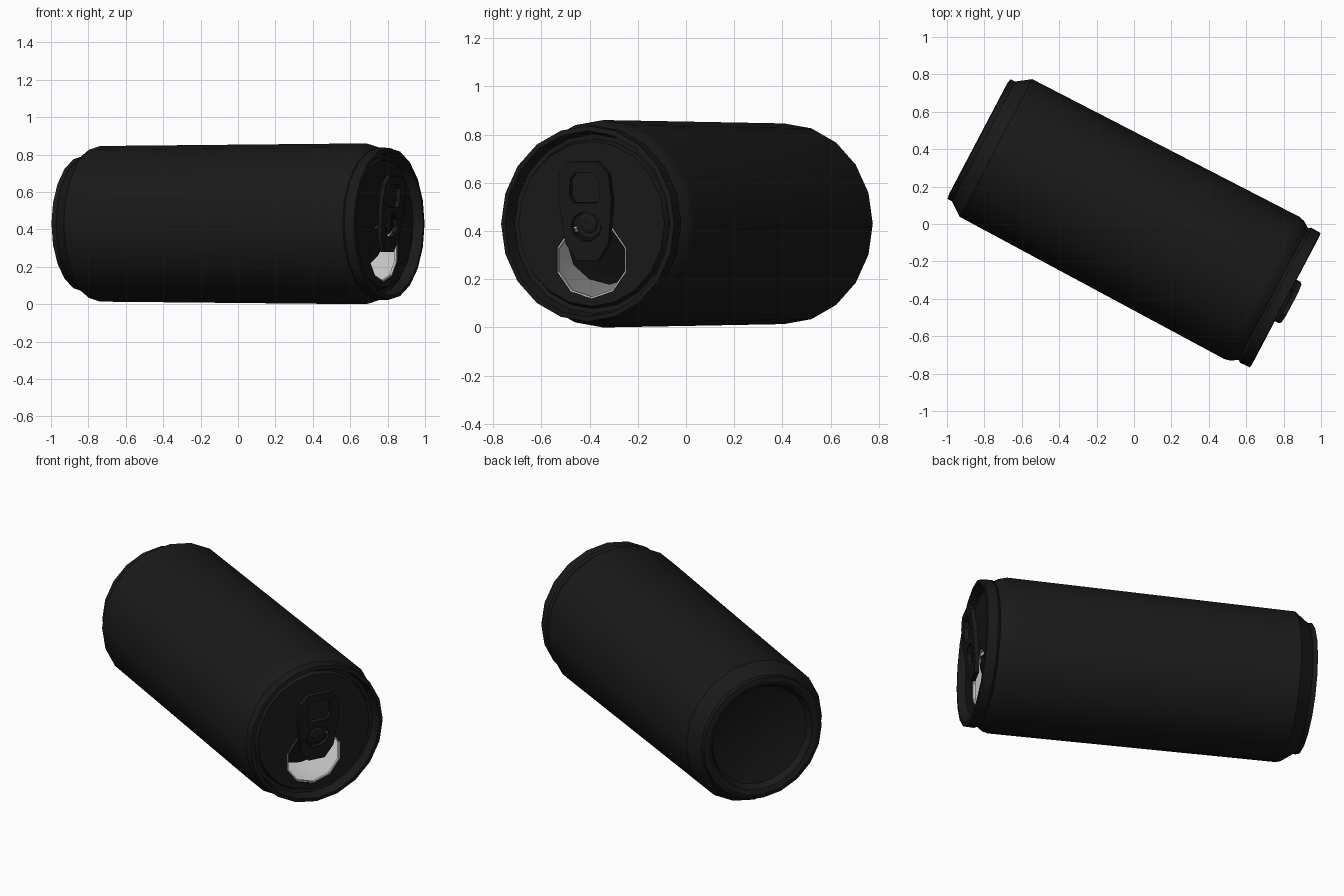
import bpy, bmesh, math
from mathutils import Matrix, Vector

if "Cube" in bpy.data.objects:
    bpy.data.objects.remove(bpy.data.objects["Cube"])

SIDES = 20
# Can frame: local z runs along the can to the lid, local y is world up
A = math.radians(-27.76)
U = Vector((math.cos(A), math.sin(A), 0))
N = Vector((-math.sin(A), math.cos(A), 0))
FRAME = Matrix(((N.x, 0, U.x, 0.0075), (N.y, 0, U.y, 0.014), (0, 1, 0, 0.43), (0, 0, 0, 1)))


def material(name, v):
    m = bpy.data.materials.new(name)
    m.diffuse_color = (v, v, v, 1)
    m.use_nodes = True
    m.node_tree.nodes["Principled BSDF"].inputs["Base Color"].default_value = m.diffuse_color
    return m


BLACK = material("black_paint", 0.01)


def finish(name, bm, mat=None, local=Matrix(), flip=False):
    bmesh.ops.recalc_face_normals(bm, faces=bm.faces)
    if flip:
        bmesh.ops.reverse_faces(bm, faces=bm.faces)
    bm.transform(FRAME @ local)
    me = bpy.data.meshes.new(name)
    bm.to_mesh(me)
    bm.free()
    ob = bpy.data.objects.new(name, me)
    bpy.context.collection.objects.link(ob)
    if mat:
        me.materials.append(mat)
    bpy.context.view_layer.objects.active = ob
    ob.select_set(True)
    bpy.ops.object.shade_smooth_by_angle(angle=math.radians(30))
    ob.select_set(False)
    return ob


def lathe(name, profile, mat=None, flip=False):
    bm = bmesh.new()
    rings = [[bm.verts.new((r * math.cos(2 * math.pi * i / SIDES),
                            r * math.sin(2 * math.pi * i / SIDES), z))
              for i in range(SIDES)] for r, z in profile]
    for a, b in zip(rings, rings[1:]):
        for i in range(SIDES):
            j = (i + 1) % SIDES
            bm.faces.new((a[i], a[j], b[j], b[i]))
    bmesh.ops.remove_doubles(bm, verts=bm.verts, dist=1e-5)
    return finish(name, bm, mat, flip=flip)


def ngon(n, rx, ry, cx=0, cy=0, start=0.0):
    return [(cx + rx * math.cos(start + 2 * math.pi * i / n),
             cy + ry * math.sin(start + 2 * math.pi * i / n)) for i in range(n)]


def plate(name, loops, thick, mat, local=Matrix()):
    """Flat plate; the first loop is the outline, the others are holes."""
    bm = bmesh.new()
    edges = []
    for loop in loops:
        vs = [bm.verts.new((x, y, 0)) for x, y in loop]
        edges += [bm.edges.new((vs[i], vs[(i + 1) % len(vs)])) for i in range(len(vs))]
    bmesh.ops.triangle_fill(bm, edges=edges, use_beauty=True, normal=(0, 0, 1))
    res = bmesh.ops.extrude_face_region(bm, geom=bm.faces[:], use_keep_orig=True)
    top = [g for g in res["geom"] if isinstance(g, bmesh.types.BMVert)]
    bmesh.ops.translate(bm, verts=top, vec=(0, 0, thick))
    return finish(name, bm, mat, local)


# Painted body: domed base, foot, wall, neck, rolled rim and countersink
lathe("can_body", [
    (0, -0.87), (0.2, -0.88), (0.29, -0.905), (0.31, -0.94), (0.335, -0.95),
    (0.362, -0.945), (0.362, -0.918), (0.416, -0.842), (0.43, 0.765),
    (0.422, 0.797), (0.398, 0.833), (0.408, 0.847), (0.406, 0.905),
    (0.385, 0.908), (0.372, 0.85), (0.352, 0.848), (0.342, 0.872)], BLACK)

# Bare metal liner seen through the mouth
lathe("inner_liner", [(0.352, -0.91), (0.408, -0.838), (0.422, 0.762), (0.39, 0.83)], flip=True)

# Lid panel with the drinking mouth
mouth = ngon(10, 0.17, 0.16, 0, -0.15, math.pi / 2)
plate("lid_panel", [ngon(SIDES, 0.342, 0.342), mouth], 0.012, BLACK,
      Matrix.Translation((0, 0, 0.86)))

# Bare metal lip around the mouth
plate("mouth_lip", [mouth, ngon(10, 0.163, 0.153, 0, -0.15, math.pi / 2)], 0.014, None,
      Matrix.Translation((0, 0, 0.855)))

# Opening flap pushed into the can, hinged at the top of the mouth
plate("mouth_flap", [ngon(10, 0.15, 0.14, 0, -0.14, math.pi / 2)], 0.01, BLACK,
      Matrix.Translation((0, -0.01, 0.85)) @ Matrix.Rotation(math.radians(32), 4, 'X'))

# Pull tab, tilted so its finger end stands proud of the rim
TILT = Matrix.Translation((0, 0, 0.895)) @ Matrix.Rotation(math.radians(6), 4, 'X')
half = [(0.05, -0.15), (0.1, -0.08), (0.125, 0.1), (0.115, 0.21), (0.07, 0.26)]
outline = half + [(-x, y) for x, y in reversed(half)]
finger = [(0.055, 0.09), (0.07, 0.12), (0.065, 0.19), (0.04, 0.215)]
finger += [(-x, y) for x, y in reversed(finger)]
slot = ngon(10, 0.072, 0.062, 0, -0.01)
plate("pull_tab", [outline, finger, slot], 0.026, BLACK, TILT)

# Rivet tongue and rivet holding the tab
plate("rivet_tongue", [ngon(10, 0.06, 0.055, 0, -0.005)], 0.01, BLACK,
      Matrix.Translation((0, 0, 0.885)))
lathe("rivet", [(0.04, 0.87), (0.04, 0.9), (0.028, 0.908), (0, 0.908)], BLACK)
